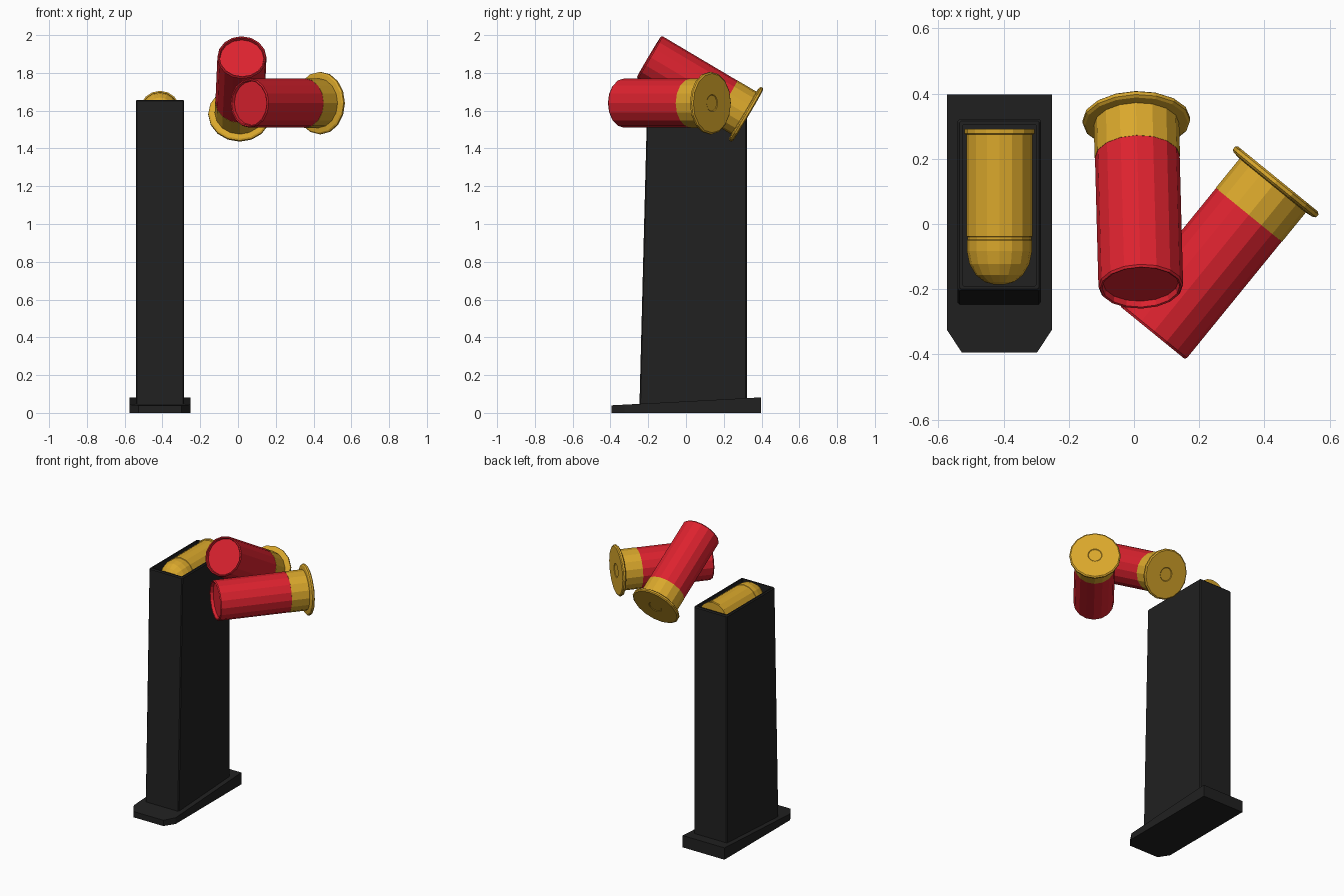
import bpy, bmesh
from math import cos, sin, pi
from mathutils import Vector

if "Cube" in bpy.data.objects:
    bpy.data.objects.remove(bpy.data.objects["Cube"])


def material(name, rgb):
    m = bpy.data.materials.new(name)
    m.diffuse_color = (*rgb, 1)
    m.use_nodes = True
    m.node_tree.nodes["Principled BSDF"].inputs["Base Color"].default_value = m.diffuse_color
    return m


BLACK = material("black", (0.015, 0.015, 0.015))
BRASS = material("brass", (0.70, 0.39, 0.025))
RED = material("red", (0.72, 0.016, 0.028))


def loft(name, rings, mat):
    """Skin equal-length rings of points and cap both ends."""
    bm = bmesh.new()
    loops = [[bm.verts.new(p) for p in ring] for ring in rings]
    n = len(loops[0])
    for a, b in zip(loops, loops[1:]):
        for i in range(n):
            j = (i + 1) % n
            bm.faces.new((a[i], a[j], b[j], b[i]))
    bm.faces.new(loops[0][::-1])
    bm.faces.new(loops[-1])
    bmesh.ops.recalc_face_normals(bm, faces=bm.faces)
    mesh = bpy.data.meshes.new(name)
    bm.to_mesh(mesh)
    bm.free()
    mesh.materials.append(mat)
    obj = bpy.data.objects.new(name, mesh)
    bpy.context.collection.objects.link(obj)
    return obj


def turned(name, profile, start, end, mat, sides=16):
    """Solid of revolution: profile of (radius, distance) along start -> end."""
    rings = [[(r * cos(2 * pi * i / sides), r * sin(2 * pi * i / sides), d)
              for i in range(sides)] for r, d in profile]
    obj = loft(name, rings, mat)
    obj.location = start
    obj.rotation_mode = 'QUATERNION'
    obj.rotation_quaternion = (Vector(end) - Vector(start)).to_track_quat('Z', 'Y')
    return obj


CX = -0.413  # magazine centre line


def rect(hx, y0, y1, z, c):
    """Rectangle with chamfered corners at height z."""
    pts = [(-hx + c, y0), (hx - c, y0), (hx, y0 + c), (hx, y1 - c),
           (hx - c, y1), (-hx + c, y1), (-hx, y1 - c), (-hx, y0 + c)]
    return [(CX + x, y, z) for x, y in pts]


# Magazine body: tapering box with an open, hollow top
loft("magazine_body", [
    rect(0.128, -0.247, 0.322, 0.02, 0.006),
    rect(0.128, -0.205, 0.322, 1.650, 0.006),
    rect(0.122, -0.199, 0.316, 1.657, 0.005),
    rect(0.113, -0.190, 0.306, 1.657, 0.004),
    rect(0.113, -0.190, 0.306, 1.48, 0.004),
], BLACK)

# Base plate: clipped front corners and a top that rises to the back
outline = [(-0.115, -0.395), (0.115, -0.395), (0.161, -0.325),
           (0.161, 0.397), (-0.161, 0.397), (-0.161, -0.325)]
loft("magazine_base", [
    [(CX + x, y, 0) for x, y in outline],
    [(CX + x, y, 0.04 + 0.042 * (y + 0.395) / 0.79) for x, y in outline],
], BLACK)

# Pistol round lying in the magazine mouth
turned("cartridge", [
    (0.107, 0), (0.107, 0.015), (0.101, 0.018), (0.101, 0.33),
    (0.098, 0.332), (0.098, 0.340), (0.100, 0.342), (0.100, 0.375),
    (0.092, 0.415), (0.072, 0.449), (0.045, 0.470), (0.015, 0.478),
], (CX, 0.292, 1.598), (CX, -0.186, 1.598), BRASS)


def shotgun_shell(tag, base, tip):
    # Brass head with wide rim and shallow primer pocket
    turned("shell_head_" + tag, [
        (0.042, 0.003), (0.046, 0), (0.157, 0), (0.165, 0.006), (0.165, 0.017),
        (0.157, 0.023), (0.131, 0.026), (0.131, 0.142),
    ], base, tip, BRASS)
    # Red hull with recessed front
    turned("shell_hull_" + tag, [
        (0.130, 0.138), (0.130, 0.602), (0.125, 0.609),
        (0.119, 0.607), (0.116, 0.588),
    ], base, tip, RED)


shotgun_shell("upper", (0.007, 0.328, 1.575), (0.021, -0.197, 1.886))
shotgun_shell("lower", (0.442, 0.138, 1.640), (0.057, -0.335, 1.640))
